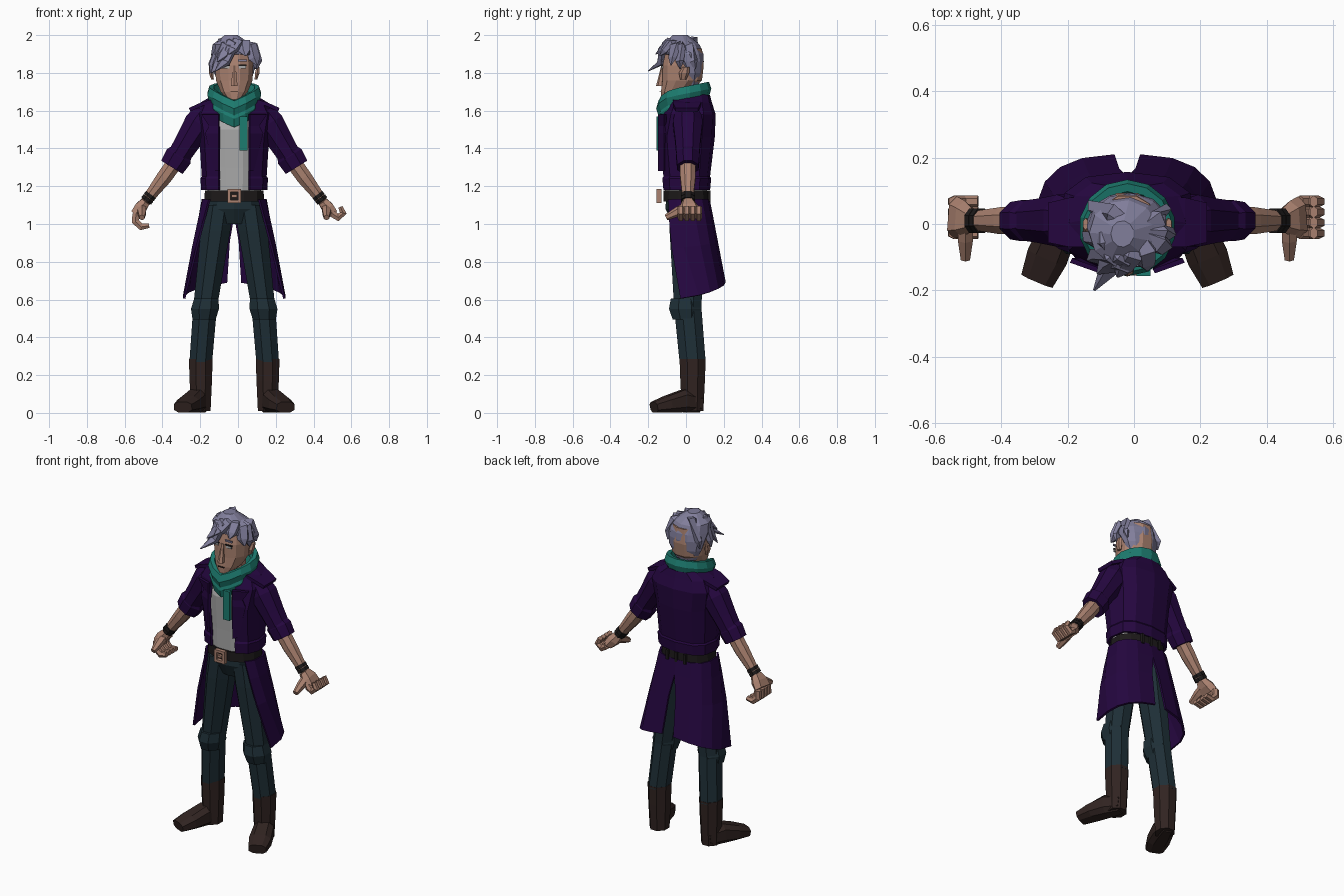
import bpy, bmesh
from math import sin, cos, pi, copysign
from mathutils import Vector

if "Cube" in bpy.data.objects:
    bpy.data.objects.remove(bpy.data.objects["Cube"])

X, Y, Z = Vector((1, 0, 0)), Vector((0, 1, 0)), Vector((0, 0, 1))
BODY_CENTRE = -.02


def material(name, *colour):
    made = bpy.data.materials.new(name)
    made.use_nodes = True
    made.diffuse_color = (*colour, 1)
    made.node_tree.nodes["Principled BSDF"].inputs["Base Color"].default_value = (*colour, 1)
    return made


lavender = material("lavender grey", .22, .21, .33)
skin = material("skin", .4, .22, .16)
teal = material("teal", .012, .2, .16)
purple = material("dark purple", .018, .002, .05)
grey = material("light grey", .4, .4, .4)
slate = material("dark slate", .013, .028, .037)
brown = material("dark brown", .03, .017, .015)
black = material("near black", .012, .01, .01)


def finish(name, bm, mat, mirror=False, thickness=0):
    bmesh.ops.recalc_face_normals(bm, faces=bm.faces)
    mesh = bpy.data.meshes.new(name)
    bm.to_mesh(mesh)
    bm.free()
    mesh.materials.append(mat)
    part = bpy.data.objects.new(name, mesh)
    bpy.context.collection.objects.link(part)
    part.location.x = BODY_CENTRE
    if mirror:
        part.modifiers.new("mirror", "MIRROR")
    if thickness:
        solid = part.modifiers.new("thickness", "SOLIDIFY")
        solid.thickness, solid.offset = thickness, 0
    return part


def power(value, exponent):
    return copysign(abs(value) ** exponent, value)


def tube(name, points, widths, mat, depth=1, depths=None, sides=8, mirror=False,
         level=False, along=Y, square=1, closed=False):
    """Loft rings through points; depth is measured in the direction along."""
    bm = bmesh.new()
    points = [Vector(p) for p in points]
    depths = depths or [w * depth for w in widths]
    rings = []
    for i, (point, width, deep) in enumerate(zip(points, widths, depths)):
        ahead, behind = points[min(i + 1, len(points) - 1)], points[max(i - 1, 0)]
        tangent = Z if level else (ahead - behind).normalized()
        front = (along - tangent * along.dot(tangent)).normalized()
        across = front.cross(tangent)
        angles = [2 * pi * (k + .5) / sides for k in range(sides)]
        rings.append([bm.verts.new(point + across * width * power(cos(a), square)
                                   + front * deep * power(sin(a), square)) for a in angles])
    pairs = list(zip(rings, rings[1:]))
    if closed:
        pairs.append((rings[-1], rings[0]))
    else:
        bm.faces.new(rings[0])
        bm.faces.new(rings[-1])
    for low, high in pairs:
        for k in range(sides):
            bm.faces.new((low[k - 1], low[k], high[k], high[k - 1]))
    return finish(name, bm, mat, mirror)


def sheet(name, rows, mat, thickness, mirror=True):
    """Grid of points given a thickness."""
    bm = bmesh.new()
    grid = [[bm.verts.new(p) for p in row] for row in rows]
    for low, high in zip(grid, grid[1:]):
        for k in range(len(low) - 1):
            bm.faces.new((low[k], low[k + 1], high[k + 1], high[k]))
    return finish(name, bm, mat, mirror, thickness)


def bow(width, depth, shift, start, end, steps=5):
    """Half outline of the body, from the front opening round to the back."""
    angles = [start + (end - start) * k / steps for k in range(steps + 1)]
    return [Vector((width * power(sin(a), .75), shift - depth * power(cos(a), .75), 0)) for a in angles]


def box(name, centre, size, mat, mirror=False):
    bm = bmesh.new()
    bmesh.ops.create_cube(bm, size=1)
    for v in bm.verts:
        v.co = Vector(c + s * o for c, s, o in zip(centre, size, v.co))
    return finish(name, bm, mat, mirror)


# Joints of the left limbs
hip, knee, ankle = Vector((.08, 0, 1.1)), Vector((.155, .01, .55)), Vector((.177, .035, .27))
heel, toe = Vector((.17, .07, .05)), Vector((.272, -.17, .03))
shoulder, elbow = Vector((.15, .01, 1.59)), Vector((.33, .01, 1.3))
wrist, knuckle = Vector((.468, .01, 1.12)), Vector((.52, .02, 1.055))

# Legs and knee patches
tube("pelvis", [Z, Z * 1.08, Z * 1.18], [.1, .155, .148], slate, depth=.7, sides=10, level=True)
tube("trouser_leg", [hip, hip.lerp(knee, .25), knee, ankle], [.083, .084, .068, .065],
     slate, depth=1.15, mirror=True, level=True)
patch = [hip.lerp(knee, .9), knee, knee.lerp(ankle, .2)]
tube("knee_patch", [p - Y * .015 for p in patch], [.07, .08, .066], slate, depth=1.15,
     mirror=True, level=True)

# Boots, with the sole flat on the floor
tube("boot_shaft", [ankle + Z * .015, ankle - Z * .1, ankle - Z * .26], [.068, .064, .056],
     brown, depth=1.1, mirror=True, level=True)
foot = [heel, heel.lerp(toe, .35) + Z * .02, heel.lerp(toe, .7) + Z * .01, toe]
tube("boot_foot", foot, [.045, .06, .066, .054], brown, depths=[p.z for p in foot],
     mirror=True, along=Z, square=.7)

# Shirt, belt and buckle
tube("shirt", [Z * 1.13, Z * 1.3, Z * 1.5, Z * 1.63], [.14, .145, .155, .1], grey,
     depth=.8, sides=12, level=True, square=.85)
tube("belt", [Z * 1.12, Z * 1.178], [.163, .16], black, depth=.76, sides=12, level=True, square=.85)
buckle = Vector((0, -.143, 1.148))
for side in (-1, 1):
    box("buckle_side", buckle + X * side * .027, (.016, .024, .074), skin)
    box("buckle_bar", buckle + Z * side * .03, (.07, .024, .016), skin)
box("buckle_tongue", buckle, (.03, .02, .014), skin)
for side in (-1, 0, 1):
    box("belt_loop", (side * .06, .123, 1.148), (.016, .015, .06), black)

# Jacket, open at the front, with lapels and shoulder flaps
rows = []
for height, width, depth, shift in ((1.18, .168, .12, 0), (1.24, .172, .126, 0), (1.25, .165, .12, 0),
                                    (1.46, .178, .145, 0), (1.58, .2, .135, .015), (1.64, .17, .11, .02),
                                    (1.68, .1, .09, .03)):
    row = [p + Z * height for p in bow(width, depth, shift, .4, pi)]
    row[0].x = .08
    rows.append(row)
sheet("jacket", rows, purple, .015)
sheet("lapel", [[(.08, -.142, z), (x, -.11, z)] for x, z in
                ((.1, 1.28), (.15, 1.48), (.13, 1.52), (.17, 1.58))], purple, .015)
sheet("shoulder_flap", [[(.1, y, 1.655), (.17, y, 1.635), (.236, y * .8, 1.605)] for y in (-.07, .01, .08)],
      purple, .02)

# Coat tails, flaring down from the belt and split at the back
rows = []
for t in (0, .2, .5, 1):
    half = bow(.168 + .1 * t, .12 + .065 * t, .02 * t, .8 + .6 * t, pi - .08 * max(0, t - .2) ** .35)
    rows.append([p + Z * (1.13 - t * (.525 - .017 * k)) for k, p in enumerate(half)])
sheet("coat_tail", rows, purple, .012)

# Sleeves, forearms and wristbands
tube("sleeve", [shoulder, shoulder.lerp(elbow, .2), shoulder.lerp(elbow, .55), elbow],
     [.07, .085, .072, .06], purple, mirror=True)
tube("sleeve_cuff", [shoulder.lerp(elbow, t) for t in (.73, .8, 1)], [.066, .079, .072],
     purple, depth=.85, mirror=True)
tube("forearm", [elbow.lerp(shoulder, .1), elbow.lerp(wrist, .3), wrist], [.045, .044, .029],
     skin, mirror=True)
for t in (.8, .9):
    tube("wristband", [elbow.lerp(wrist, t), elbow.lerp(wrist, t + .09)], [.035, .035],
         black, depth=1.15, mirror=True)


# Hands: fingers bend by a fixed curl at each joint
def hand(name, side, heading, curl, reach):
    def place(points):
        return [Vector((side * p.x, p.y, p.z)) for p in points]

    tube(name + "_palm", place([wrist, wrist.lerp(knuckle, .5), knuckle]), [.027, .036, .03], skin,
         depths=[.033, .055, .064], sides=6, square=.7)
    for k in range(4):
        path = [knuckle + Y * (.032 * k - .048)]
        for joint in range(3):
            angle = heading + curl * joint
            path.append(path[-1] + (X * cos(angle) + Z * sin(angle)) * reach)
        tube(name + "_finger", place(path), [.022, .023, .021, .014], skin, depths=[.018] * 4, sides=6)
    base = wrist.lerp(knuckle, .4)
    tip = base - Y * .12 - Z * .06
    tube(name + "_thumb", place([base, base.lerp(tip, .5), tip]), [.027, .026, .016], skin,
         sides=6, along=Z)


hand("right", -1, heading=-1.5, curl=-.9, reach=.042)
hand("left", 1, heading=-.6, curl=1.3, reach=.036)

# Scarf: two sloping wraps dipping to a point in front, and a hanging end
for name, radius, height, tall in (("lower", .115, 1.635, .055), ("upper", .122, 1.69, .045)):
    turns = [k * pi / 3 for k in range(6)]
    wrap = tube("scarf_" + name, [(0, -.012, height + tall * sin(a)) for a in turns],
                [radius + .024 * cos(a) for a in turns], teal, sides=14, level=True, closed=True)
    for v in wrap.data.vertices:
        dip = max(0, .12 - abs(v.co.x)) * .4 if v.co.y < 0 else 0
        v.co.z += .2 * v.co.y - dip
sheet("scarf_end", [[(x, -.147, z) for x in (.028, .07)] for z in (1.39, 1.57)], teal, .02, mirror=False)

# Head, ears and face
tube("neck", [Z * 1.55, Z * 1.76], [.064, .062], skin, level=True)
tube("head", [(0, -.09, 1.66), (0, -.055, 1.7), (0, -.02, 1.76), (0, -.015, 1.84), (0, -.01, 1.93)],
     [.04, .074, .1, .104, .09], skin, depth=1.08, sides=12, level=True, square=.9)
tube("ear", [(.115, -.015, 1.765), (.122, -.01, 1.8), (.126, 0, 1.83)], [.008, .014, .009],
     skin, depth=2, sides=6, mirror=True, level=True)
tube("nose", [(0, -.138, 1.73), (0, -.13, 1.79), (0, -.12, 1.84)], [.021, .013, .011],
     skin, sides=6, level=True)
for name, height, wide, tall, mat in (("eye_white", 1.83, .036, .014, grey), ("pupil", 1.83, .013, .015, black),
                                      ("eyelid", 1.84, .044, .007, black), ("eyebrow", 1.866, .048, .01, lavender)):
    box(name, (.044, -.125, height), (wide, .009 - tall / 9, tall), mat, mirror=True)
box("mouth", (0, -.137, 1.7), (.04, .008, .004), brown)

# Hair cap and locks swept from the parting round the skull
tube("hair_cap", [(0, .03, 1.73), (0, .032, 1.8), (0, .015, 1.86), (0, -.012, 1.9), (-.01, -.027, 1.95),
                  (-.015, -.03, 2)],
     [.07, .108, .12, .122, .105, .035], lavender, depths=[.035, .055, .08, .105, .1, .04],
     sides=11, level=True)
skull, parting = Vector((0, -.02, 1.87)), Vector((.03, -.03, 1.96))
for tip in ((-.1, -.2, 1.81), (-.09, -.15, 1.86), (-.03, -.16, 1.9), (.06, -.14, 1.89), (-.12, -.11, 1.8),
            (-.125, -.04, 1.8), (.122, -.08, 1.84), (.12, -.03, 1.82), (.11, .05, 1.82), (-.11, .05, 1.82)):
    tip = Vector(tip)
    bend = [skull + (parting.lerp(tip, t) - skull).normalized() * .12 for t in (.35, .7)]
    tube("hair_lock", [parting, *bend, tip], [.022, .04, .034, .004], lavender, depth=.6,
         sides=5, along=Z - Y * .5)
